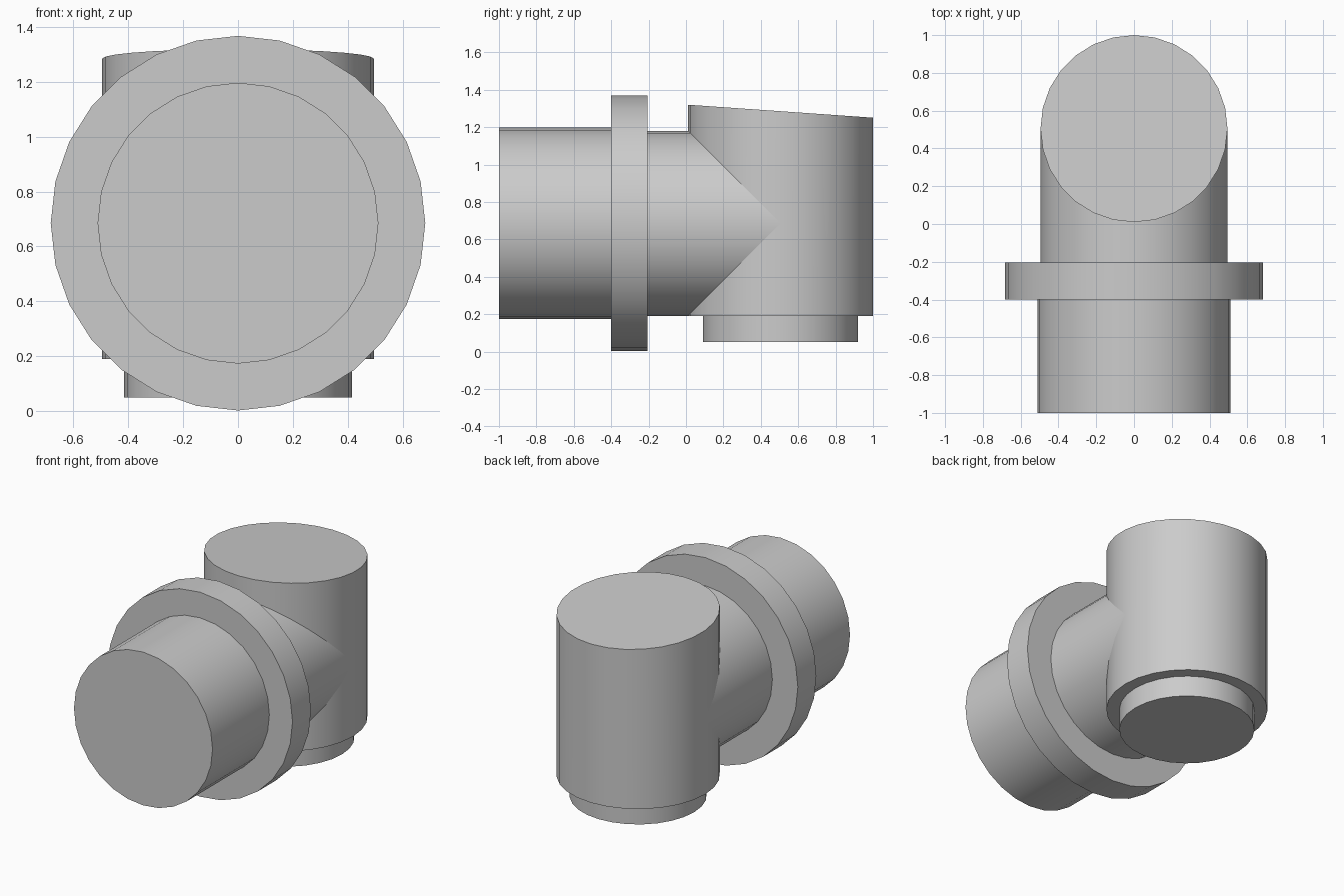
import bpy
import math
from mathutils import Matrix

cube = bpy.data.objects.get("Cube")
if cube:
    bpy.data.objects.remove(cube, do_unlink=True)

# Single plain grey
grey = bpy.data.materials.new("plain grey")
grey.use_nodes = True
colour = (0.6, 0.6, 0.6, 1)
grey.diffuse_color = colour
grey.node_tree.nodes["Principled BSDF"].inputs["Base Color"].default_value = colour

AXIS_Z = 0.685   # height of the horizontal pipe axis
BODY_Y = 0.505   # depth of the upright body axis


def cylinder(name, radius, start, end, upright=False, sides=28):
    """Capped cylinder from start to end along z (upright) or y."""
    mid = (start + end) / 2
    bpy.ops.mesh.primitive_cylinder_add(vertices=sides, radius=radius, depth=end - start)
    obj = bpy.context.object
    obj.name = name
    if upright:
        place = Matrix.Translation((0, BODY_Y, mid))
    else:
        place = Matrix.Translation((0, mid, AXIS_Z)) @ Matrix.Rotation(math.pi / 2, 4, 'X')
    obj.data.transform(place)
    obj.data.materials.append(grey)
    bpy.ops.object.shade_smooth_by_angle(angle=math.radians(30))
    return obj


# Horizontal run: inlet, collar and neck
cylinder("inlet_pipe", 0.512, -1.0, -0.4)
cylinder("collar", 0.683, -0.4, -0.205)
cylinder("neck_pipe", 0.495, -0.205, BODY_Y)

# Upright body with a top that slopes down to the back
body = cylinder("upright_body", 0.495, 0.19, 1.285, upright=True)
for v in body.data.vertices:
    if v.co.z > 1:
        v.co.z -= 0.07 * (v.co.y - BODY_Y)

# Narrow plug below the body
cylinder("bottom_plug", 0.415, 0.05, 0.19, upright=True)
